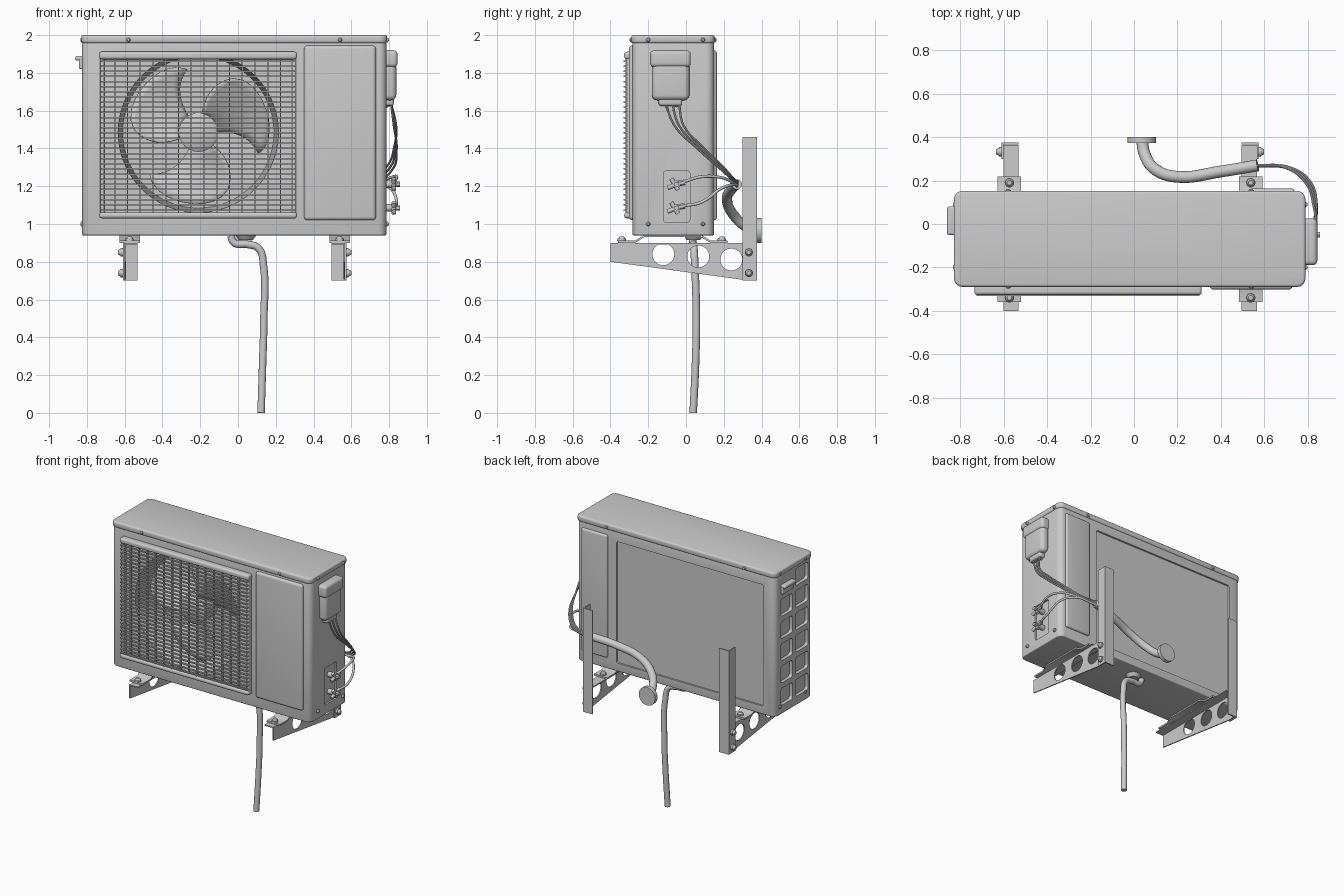
import bpy, bmesh, math
from mathutils import Vector, Matrix

if "Cube" in bpy.data.objects:
    bpy.data.objects.remove(bpy.data.objects["Cube"])

def make(name, bm):
    bmesh.ops.recalc_face_normals(bm, faces=bm.faces[:])
    me = bpy.data.meshes.new(name)
    bm.to_mesh(me)
    bm.free()
    ob = bpy.data.objects.new(name, me)
    bpy.context.collection.objects.link(ob)
    return ob

def add_box(bm, lo, hi):
    lo, hi = Vector(lo), Vector(hi)
    m = Matrix.Translation((lo + hi) / 2) @ Matrix.Diagonal((*(hi - lo), 1))
    return bmesh.ops.create_cube(bm, size=1, matrix=m)["verts"]

def box(name, lo, hi, r=0, axis=None, r2=0):
    """Box; r rounds edges along axis (or all edges), r2 rounds the remaining rims."""
    bm = bmesh.new()
    add_box(bm, lo, hi)
    along = lambda e: axis is None or abs((e.verts[0].co - e.verts[1].co).normalized()[axis]) > 0.9
    if r:
        bmesh.ops.bevel(bm, geom=[e for e in bm.edges if along(e)], offset=r, segments=5,
                        profile=0.5, affect='EDGES')
    if r2:
        bmesh.ops.bevel(bm, geom=[e for e in bm.edges if not along(e)], offset=r2, segments=3,
                        profile=0.5, affect='EDGES')
    return make(name, bm)

def add_cyl(bm, p, axis, r, h, seg=24, r2=None):
    m = Matrix.Translation(p) @ Vector(axis).to_track_quat('Z', 'Y').to_matrix().to_4x4()
    bmesh.ops.create_cone(bm, cap_ends=True, segments=seg, radius1=r,
                          radius2=r if r2 is None else r2, depth=h, matrix=m)

def cyl(name, p, axis, r, h, seg=24, r2=None):
    bm = bmesh.new()
    add_cyl(bm, p, axis, r, h, seg, r2)
    return make(name, bm)

def bolt(name, p, axis, r=0.017, h=0.02):
    """Washer plus domed head standing on point p."""
    bm = bmesh.new()
    a, p = Vector(axis), Vector(p)
    add_cyl(bm, p + a * h * 0.25, a, r, h * 0.5, 16)
    add_cyl(bm, p + a * h * 0.75, a, r * 0.85, h * 0.5, 16, r * 0.5)
    return make(name, bm)

def prism(name, pts, x0, x1):
    """Profile in (y, z) extruded along x."""
    bm = bmesh.new()
    f = bm.faces.new([bm.verts.new((x0, y, z)) for y, z in pts])
    g = bmesh.ops.extrude_face_region(bm, geom=[f])["geom"]
    bmesh.ops.translate(bm, vec=(x1 - x0, 0, 0), verts=[v for v in g if isinstance(v, bmesh.types.BMVert)])
    return make(name, bm)

def cut(ob, cutter):
    mod = ob.modifiers.new("cut", 'BOOLEAN')
    mod.operation, mod.solver, mod.object = 'DIFFERENCE', 'EXACT', cutter
    dg = bpy.context.evaluated_depsgraph_get()
    me = bpy.data.meshes.new_from_object(ob.evaluated_get(dg))
    ob.modifiers.clear()
    ob.data = me
    bpy.data.objects.remove(cutter)

def tube(name, pts, r, res=4):
    cu = bpy.data.curves.new(name, 'CURVE')
    cu.dimensions, cu.bevel_depth, cu.bevel_resolution = '3D', r, res
    cu.use_fill_caps, cu.resolution_u = True, 10
    sp = cu.splines.new('BEZIER')
    sp.bezier_points.add(len(pts) - 1)
    for b, p in zip(sp.bezier_points, pts):
        b.co, b.handle_left_type, b.handle_right_type = p, 'AUTO', 'AUTO'
    tmp = bpy.data.objects.new(name + "_path", cu)
    bpy.context.collection.objects.link(tmp)
    me = bpy.data.meshes.new_from_object(tmp.evaluated_get(bpy.context.evaluated_depsgraph_get()))
    bpy.data.objects.remove(tmp)
    ob = bpy.data.objects.new(name, me)
    bpy.context.collection.objects.link(ob)
    return ob

# casing and lid
FX, FZ = -0.21, 1.485
body = box("casing", (-0.825, -0.283, 0.94), (0.785, 0.148, 1.96), 0.04, 2, 0.006)
box("lid", (-0.83, -0.29, 1.957), (0.79, 0.153, 2.0), 0.04, 2, 0.012)

# fan opening, coil recess, valve recess and side vents
cut(body, cyl("fan_cutter", (FX, -0.16, FZ), (0, 1, 0), 0.425, 0.26, 96, 0.40))
cut(body, box("coil_cutter", (-0.73, 0.135, 1.0), (0.46, 0.2, 1.89), 0.012, 1))
cut(body, box("valve_cutter", (0.772, -0.12, 1.01), (0.85, 0.02, 1.28), 0.012, 0))
for i in range(6):
    z = 1.065 + 0.163 * i
    cut(body, box("vent_cutter", (-0.9, -0.235, z - 0.062), (-0.80, -0.09, z + 0.062), 0.02, 0))
    if i < 5:
        cut(body, box("vent_cutter", (-0.9, -0.055, z - 0.062), (-0.80, 0.08, z + 0.062), 0.02, 0))

# raised panels on front and back, and side hand grip
box("front_panel", (0.35, -0.303, 1.02), (0.73, -0.27, 1.945), 0.018)
box("rear_panel", (0.53, 0.13, 1.02), (0.74, 0.163, 1.92), 0.014)
box("grip_plate", (-0.842, -0.05, 1.82), (-0.82, 0.08, 1.89), 0.008)
box("grip_hood", (-0.862, -0.05, 1.865), (-0.82, 0.08, 1.89), 0.01)

# fan hub and three swept blades
bm = bmesh.new()
add_cyl(bm, (FX, -0.15, FZ), (0, -1, 0), 0.103, 0.14, 48, 0.103)
add_cyl(bm, (FX, -0.226, FZ), (0, -1, 0), 0.103, 0.012, 48, 0.085)
make("fan_hub", bm)
NR, NA = 8, 10
for k in range(3):
    bm = bmesh.new()
    grid = []
    for i in range(NR + 1):
        t = i / NR
        r = 0.095 + 0.285 * t
        row = []
        for j in range(NA + 1):
            u = j / NA
            rr = r - 0.04 * t * (2 * u - 1) ** 4
            a = math.radians(2 + 78 * u - 22 * t * t + 120 * k)
            row.append(bm.verts.new((FX + rr * math.cos(a), -0.215 + 0.13 * (1 - u), FZ + rr * math.sin(a))))
        grid.append(row)
    for i in range(NR):
        for j in range(NA):
            bm.faces.new((grid[i][j], grid[i + 1][j], grid[i + 1][j + 1], grid[i][j + 1]))
    blade = make(f"fan_blade_{k + 1}", bm)
    blade.modifiers.new("thickness", 'SOLIDIFY').thickness = 0.006

# grille: rounded top and bottom rails, side rails, slats and ribs
for nm, z0, z1 in (("top", 1.872, 1.912), ("bottom", 1.03, 1.062)):
    box(f"grille_{nm}_rail", (-0.735, -0.327, z0), (0.312, -0.275, z1), 0.014)
for nm, x in (("left", -0.73), ("right", 0.285)):
    box(f"grille_{nm}_rail", (x, -0.314, 1.045), (x + 0.022, -0.275, 1.89), 0.006)
bm = bmesh.new()
for i in range(30):
    z = 1.074 + 0.0272 * i
    add_box(bm, (-0.725, -0.331, z - 0.004), (0.303, -0.319, z + 0.004))
    for x in (-0.725, 0.295):
        add_box(bm, (x, -0.325, z - 0.004), (x + 0.008, -0.28, z + 0.004))
for i in range(1, 15):
    x = -0.72 + 0.0675 * i
    add_box(bm, (x - 0.003, -0.32, 1.05), (x + 0.003, -0.302, 1.885))
make("grille_bars", bm)

# casing screws
for x in (-0.58, 0.54):
    bolt("front_screw", (x, -0.288, 1.975), (0, -1, 0), 0.013, 0.01)
    bolt("rear_screw", (x, 0.151, 1.975), (0, 1, 0), 0.013, 0.01)
for y in (-0.2, 0.09):
    for z in (1.0, 1.975):
        bolt("right_screw", (0.785, y, z), (1, 0, 0), 0.013, 0.014)
        bolt("left_screw", (-0.825, y, z), (-1, 0, 0), 0.013, 0.01)

# electrical cover on the right side
box("cover_hood", (0.77, -0.19, 1.83), (0.845, 0.025, 1.92), 0.022)
box("cover_body", (0.77, -0.18, 1.655), (0.838, 0.018, 1.86), 0.028)
box("cover_outlet", (0.775, -0.145, 1.625), (0.825, -0.02, 1.69), 0.015)
bolt("cover_screw", (0.785, -0.05, 1.63), (1, 0, 0), 0.012, 0.02)

# service valves with copper pipes
for nm, z, zs in (("upper", 1.21, (1.25, 1.245, 1.215, 1.20)), ("lower", 1.085, (1.115, 1.19, 1.21, 1.21))):
    bm = bmesh.new()
    add_cyl(bm, (0.80, -0.05, z), (1, 0, 0), 0.02, 0.07, 16)
    add_cyl(bm, (0.845, -0.05, z), (1, 0, 0), 0.014, 0.025, 6)
    add_cyl(bm, (0.825, -0.035, z + 0.005), (0, 1, 0.2), 0.015, 0.06, 6)
    add_cyl(bm, (0.825, -0.06, z), (0, -0.6, 1), 0.012, 0.07, 12)
    add_cyl(bm, (0.825, -0.075, z - 0.01), (0, 1, 0.4), 0.012, 0.05, 12)
    make(f"{nm}_valve", bm)
    tube(f"{nm}_pipe", [(0.825, -0.02, z + 0.01), (0.84, 0.08, zs[0]), (0.805, 0.19, zs[1]),
                        (0.72, 0.255, zs[2]), (0.55, 0.27, zs[3])], 0.008)

# power cables
for i in range(3):
    d = 0.012 * i
    tube(f"cable_{i + 1}", [(0.81, -0.11 + 3 * d, 1.64), (0.825 + d / 2, -0.06 + 2 * d, 1.52),
         (0.84 - d / 2, 0.06 + d, 1.40 + d / 2), (0.815 - d, 0.19, 1.285 + d),
         (0.72 - d, 0.26, 1.22 + d / 2), (0.55, 0.272, 1.215 + d / 2)], 0.006, 3)

# insulated line set and wall flange
tube("insulated_line", [(0.57, 0.27, 1.21), (0.40, 0.242, 1.185), (0.21, 0.217, 1.125),
                        (0.10, 0.25, 1.05), (0.05, 0.32, 0.985), (0.036, 0.39, 0.965)], 0.027, 6)
box_flange = cyl("wall_flange", (0.036, 0.387, 0.965), (0, 1, 0), 0.066, 0.028, 48)

# drain fitting and hose
cyl("drain_collar", (0.04, 0.04, 0.93), (0, 0, 1), 0.035, 0.03, 32, 0.055)
tube("drain_hose", [(-0.04, 0.035, 0.94), (-0.02, 0.035, 0.90), (0.05, 0.04, 0.892), (0.11, 0.042, 0.87),
                    (0.135, 0.047, 0.78), (0.137, 0.055, 0.5), (0.13, 0.05, 0.25), (0.122, 0.038, 0.0)], 0.02, 5)

# wall brackets and feet, mirrored left and right
foot = [(-0.36, 0.90), (-0.27, 0.90), (-0.22, 0.93), (0.08, 0.93), (0.13, 0.90), (0.22, 0.90)]
foot += [(y, z + 0.012) for y, z in reversed(foot)]
for s, nm in ((-1, "left"), (1, "right")):
    X = lambda d: -0.018 + s * d
    def sbox(name, d0, d1, y0, y1, z0, z1):
        a, b = sorted((X(d0), X(d1)))
        return box(f"{nm}_{name}", (a, y0, z0), (b, y1, z1))
    sbox("upright_wall_flange", 0.514, 0.592, 0.366, 0.376, 0.70, 1.46)
    sbox("upright_side_flange", 0.584, 0.592, 0.30, 0.376, 0.70, 1.46)
    sbox("arm_top_flange", 0.514, 0.584, -0.40, 0.365, 0.892, 0.90)
    web = prism(f"{nm}_arm_web", [(-0.40, 0.90), (-0.40, 0.80), (0.30, 0.705), (0.365, 0.705), (0.365, 0.90)],
                X(0.576), X(0.584))
    for y, z in ((-0.12, 0.84), (0.065, 0.828), (0.24, 0.812)):
        cut(web, cyl("hole_cutter", (X(0.58), y, z), (1, 0, 0), 0.058, 0.1, 40))
    for z in (0.74, 0.85):
        bolt(f"{nm}_bracket_bolt", (X(0.59), 0.333, z), (s, 0, 0), 0.022, 0.028)
    prism(f"{nm}_foot", foot, X(0.502), X(0.61))
    for y in (-0.34, 0.19):
        bolt(f"{nm}_foot_bolt", (X(0.556), y, 0.91), (0, 0, 1), 0.022, 0.024)

# smooth shading with sharp edges kept
for ob in bpy.context.collection.objects:
    ob.select_set(ob.type == 'MESH')
    bpy.context.view_layer.objects.active = ob
bpy.ops.object.shade_smooth_by_angle(angle=math.radians(35))
